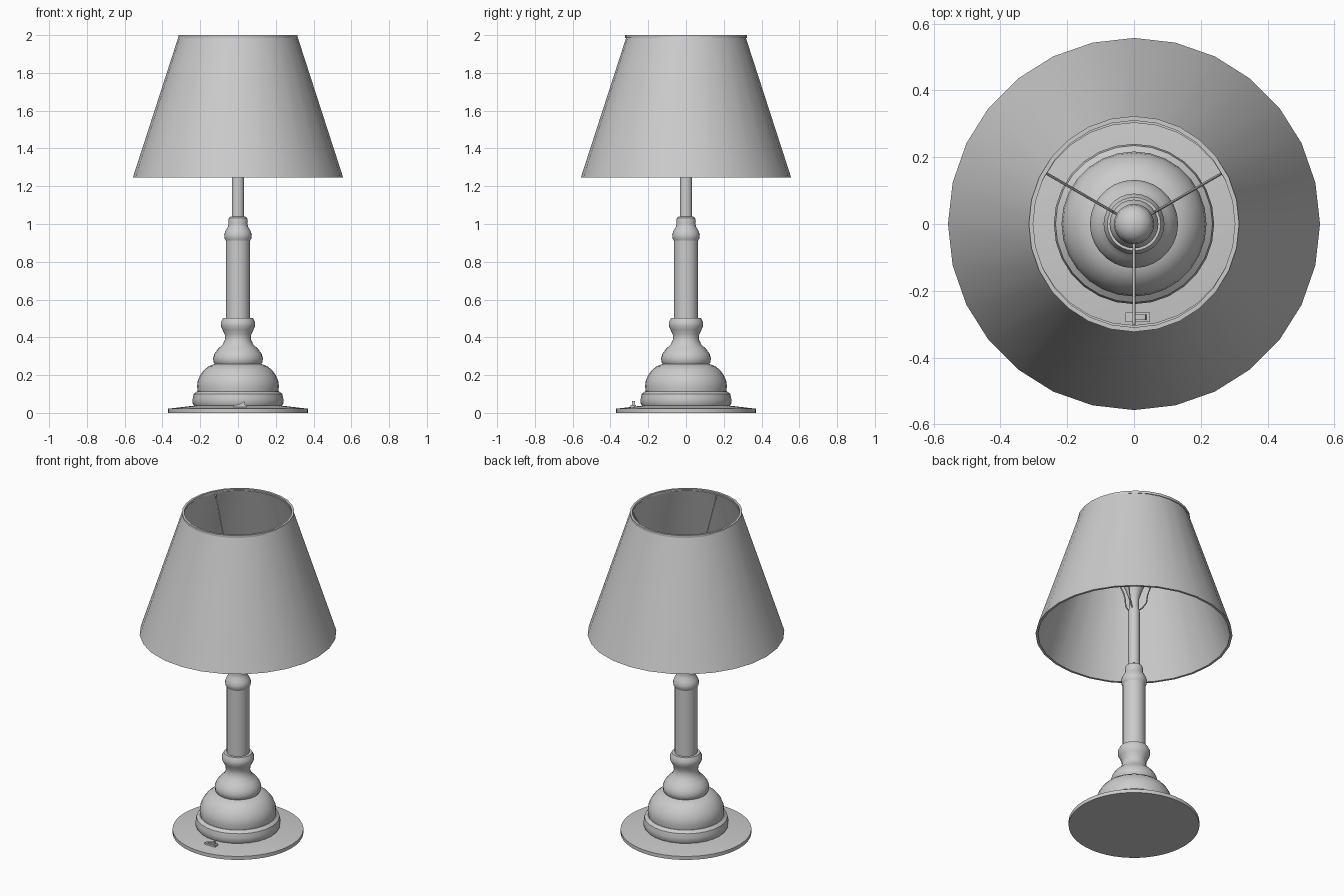
import bpy, bmesh
from math import cos, sin, pi, radians
from mathutils import Vector

if "Cube" in bpy.data.objects:
    bpy.data.objects.remove(bpy.data.objects["Cube"])

grey = bpy.data.materials.new("plain grey")
grey.use_nodes = True
GREY = (0.6, 0.6, 0.6, 1)
grey.diffuse_color = GREY
grey.node_tree.nodes["Principled BSDF"].inputs["Base Color"].default_value = GREY


def finish(name, bm, angle=35):
    bmesh.ops.recalc_face_normals(bm, faces=bm.faces)
    mesh = bpy.data.meshes.new(name)
    bm.to_mesh(mesh)
    bm.free()
    obj = bpy.data.objects.new(name, mesh)
    bpy.context.collection.objects.link(obj)
    mesh.materials.append(grey)
    bpy.ops.object.select_all(action="DESELECT")
    obj.select_set(True)
    bpy.context.view_layer.objects.active = obj
    bpy.ops.object.shade_smooth_by_angle(angle=radians(angle))
    return obj


def lathe(name, profile, sides=28, closed=False, stretch=1.0):
    """Spin (radius, height) points around z; open profiles get end caps."""
    bm = bmesh.new()
    rings = []
    for r, z in profile:
        rings.append([bm.verts.new((r * cos(2 * pi * i / sides),
                                    r * sin(2 * pi * i / sides) * stretch, z))
                      for i in range(sides)])
    pairs = list(zip(rings, rings[1:]))
    if closed:
        pairs.append((rings[-1], rings[0]))
    else:
        bm.faces.new(rings[0])
        bm.faces.new(rings[-1])
    for a, b in pairs:
        for i in range(sides):
            j = (i + 1) % sides
            bm.faces.new((a[i], a[j], b[j], b[i]))
    return finish(name, bm)


def prism(name, outline, y0, y1):
    """Extrude an (x, z) outline from y0 to y1."""
    bm = bmesh.new()
    face = bm.faces.new([bm.verts.new((x, y0, z)) for x, z in outline])
    ext = bmesh.ops.extrude_face_region(bm, geom=[face])
    moved = [v for v in ext["geom"] if isinstance(v, bmesh.types.BMVert)]
    bmesh.ops.translate(bm, verts=moved, vec=(0, y1 - y0, 0))
    return finish(name, bm)


def wire(name, points, radius, sides=6):
    """Thin round tube through points lying in one upright plane."""
    bm = bmesh.new()
    pts = [Vector(p) for p in points]
    side = Vector((0, 0, 1)).cross(pts[-1] - pts[0]).normalized()
    rings = []
    for k, p in enumerate(pts):
        along = (pts[min(k + 1, len(pts) - 1)] - pts[max(k - 1, 0)]).normalized()
        up = along.cross(side)
        rings.append([bm.verts.new(p + radius * (side * cos(2 * pi * i / sides)
                                                 + up * sin(2 * pi * i / sides)))
                      for i in range(sides)])
    bm.faces.new(rings[0])
    bm.faces.new(rings[-1])
    for a, b in zip(rings, rings[1:]):
        for i in range(sides):
            j = (i + 1) % sides
            bm.faces.new((a[i], a[j], b[j], b[i]))
    return finish(name, bm, 60)


# Foot and turned base
lathe("foot_plate", [(0.37, 0), (0.37, 0.022), (0.2, 0.042)], 48)
lathe("base_ring", [(0.23, 0.035), (0.24, 0.05), (0.24, 0.075), (0.235, 0.1),
                    (0.217, 0.114)])
lathe("base_dome", [(0.213, 0.11), (0.217, 0.14), (0.213, 0.17), (0.2, 0.2),
                    (0.18, 0.227), (0.155, 0.247), (0.12, 0.26)])
lathe("lower_turning", [(0.12, 0.255), (0.13, 0.27), (0.132, 0.29), (0.125, 0.313),
                        (0.105, 0.34), (0.08, 0.363), (0.069, 0.39), (0.07, 0.415),
                        (0.082, 0.44), (0.091, 0.46), (0.091, 0.48), (0.08, 0.502)])

# Column, collar and thin upper rod
lathe("column", [(0.064, 0.495), (0.064, 0.92)], 24)
lathe("upper_collar", [(0.06, 0.905), (0.072, 0.925), (0.073, 0.945), (0.066, 0.965),
                       (0.054, 0.985), (0.05, 1.0), (0.052, 1.015), (0.048, 1.032),
                       (0.036, 1.04)], 24)
lathe("upper_rod", [(0.033, 1.03), (0.033, 1.39), (0.028, 1.42), (0.028, 1.46)], 20)

# Bulb
lathe("bulb", [(0.027, 1.45), (0.03, 1.48), (0.043, 1.52), (0.056, 1.555),
               (0.06, 1.585), (0.056, 1.615), (0.043, 1.635), (0.024, 1.647),
               (0.005, 1.65)], 24)

# Three bent arms that carry the shade
arm = [(0.02, 1.4), (0.05, 1.425), (0.072, 1.46), (0.078, 1.51), (0.09, 1.55),
       (0.302, 1.985)]
for label, angle in (("left", 30), ("right", 150), ("front", 270)):
    a = radians(angle)
    wire("shade_arm_" + label, [(r * cos(a), r * sin(a), z) for r, z in arm], 0.004)

# Shade shell and top rim
lathe("shade", [(0.557, 1.245), (0.315, 1.992), (0.303, 1.992), (0.543, 1.245)],
      closed=True)
lathe("shade_top_rim", [(0.315, 1.985), (0.315, 2.0), (0.302, 2.0), (0.302, 1.985)],
      closed=True, stretch=1.025)

# Rocker switch on the front of the foot
prism("switch_housing", [(-0.025, 0.028), (0.048, 0.028), (0.048, 0.042),
                         (-0.025, 0.042)], -0.293, -0.265)
prism("switch_rocker", [(-0.015, 0.04), (0.038, 0.04), (0.034, 0.062), (0.02, 0.052)],
      -0.287, -0.271)
